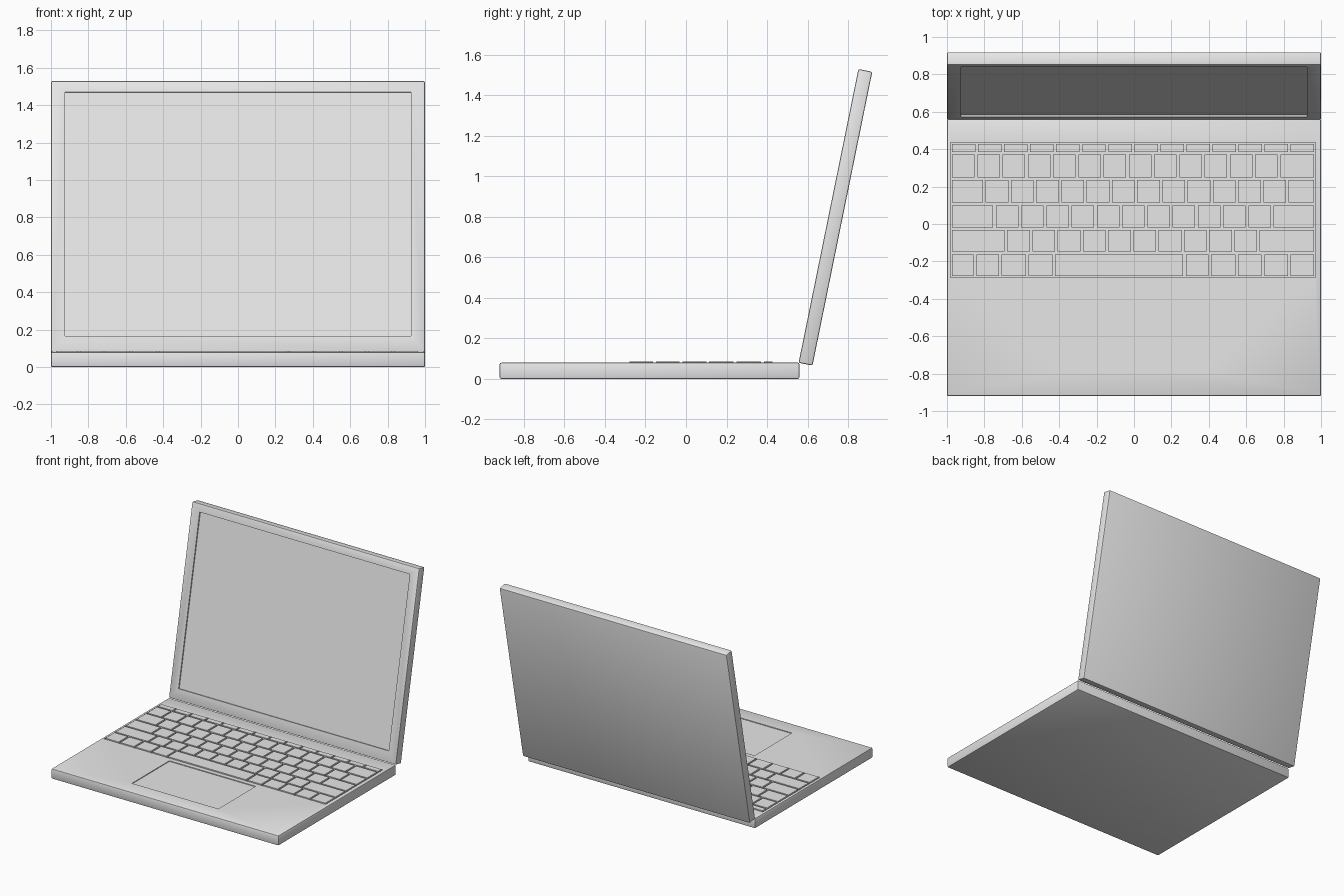
import bpy
import math
from mathutils import Matrix, Vector

if "Cube" in bpy.data.objects:
    bpy.data.objects.remove(bpy.data.objects["Cube"], do_unlink=True)

grey = bpy.data.materials.new("light grey")
grey.use_nodes = True
grey.diffuse_color = (0.8, 0.8, 0.8, 1)
grey.node_tree.nodes["Principled BSDF"].inputs["Base Color"].default_value = grey.diffuse_color


def box(name, low, high):
    """Axis-aligned box between two corners."""
    low, high = Vector(low), Vector(high)
    bpy.ops.mesh.primitive_cube_add(size=1)
    ob = bpy.context.object
    ob.name = ob.data.name = name
    ob.data.transform(Matrix.Translation((low + high) / 2) @ Matrix.Diagonal((high - low).to_4d()))
    ob.data.materials.append(grey)
    return ob


def apply(ob, mod):
    bpy.context.view_layer.objects.active = ob
    bpy.ops.object.modifier_apply(modifier=mod.name)


def round_edges(ob, width):
    mod = ob.modifiers.new("round", "BEVEL")
    mod.width, mod.segments = width, 2
    apply(ob, mod)


def recess(ob, low, high):
    """Cut a rectangular pocket, then discard the cutter."""
    cutter = box("cutter", low, high)
    cutter.hide_render = True
    mod = ob.modifiers.new("pocket", "BOOLEAN")
    mod.operation, mod.solver, mod.object = "DIFFERENCE", "EXACT", cutter
    apply(ob, mod)
    bpy.data.objects.remove(cutter, do_unlink=True)


def smooth(ob):
    bpy.ops.object.select_all(action="DESELECT")
    ob.select_set(True)
    bpy.context.view_layer.objects.active = ob
    bpy.ops.object.shade_smooth_by_angle(angle=math.radians(30))


TOP = 0.08
LEFT, RIGHT = -0.98, 0.97
PITCH, GAP = 0.135, 0.014

# Base with keyboard well and trackpad pocket
base = box("base", (-1, -0.92, 0), (1, 0.56, TOP))
round_edges(base, 0.008)
recess(base, (LEFT, -0.285, TOP - 0.01), (RIGHT, 0.435, TOP + 0.1))
recess(base, (-0.38, -0.79, TOP - 0.006), (0.38, -0.32, TOP + 0.1))
smooth(base)

# Lid with sunken screen, leaning back from the hinge edge
lid = box("lid", (-1, 0, 0), (1, 0.07, 1.48))
round_edges(lid, 0.008)
recess(lid, (-0.925, -0.1, 0.087), (0.925, 0.01, 1.418))
lid.data.transform(Matrix.Translation((0, 0.556, TOP)) @ Matrix.Rotation(math.radians(-11.5), 4, "X"))
smooth(lid)


# Keyboard rows: front edge, back edge and key boundaries
def even(first, count, step=PITCH):
    return [first + i * step for i in range(count)]


rows = {
    "bottom": (-0.285, -0.155, [LEFT, -0.85, -0.715, -0.57, -0.43, 0.27, 0.405, 0.55, 0.69, 0.83]),
    "shift": (-0.155, -0.025, [LEFT] + even(-0.685, 11)),
    "home": (-0.025, 0.107, [LEFT] + even(-0.746, 12)),
    "upper": (0.107, 0.242, [LEFT] + even(-0.8, 13)),
    "number": (0.242, 0.378, even(LEFT, 14)),
    "function": (0.378, 0.435, even(LEFT, 14, (RIGHT - LEFT) / 14)),
}
for row, (front, back, edges) in rows.items():
    edges = edges + [RIGHT]
    keys = []
    for a, b in zip(edges, edges[1:]):
        keys.append(box(row + "_row_keys",
                        (a + GAP / 2, front + GAP / 2, TOP - 0.01),
                        (b - GAP / 2, back - GAP / 2, TOP + 0.005)))
    bpy.ops.object.select_all(action="DESELECT")
    for key in keys:
        key.select_set(True)
    bpy.context.view_layer.objects.active = keys[0]
    bpy.ops.object.join()
